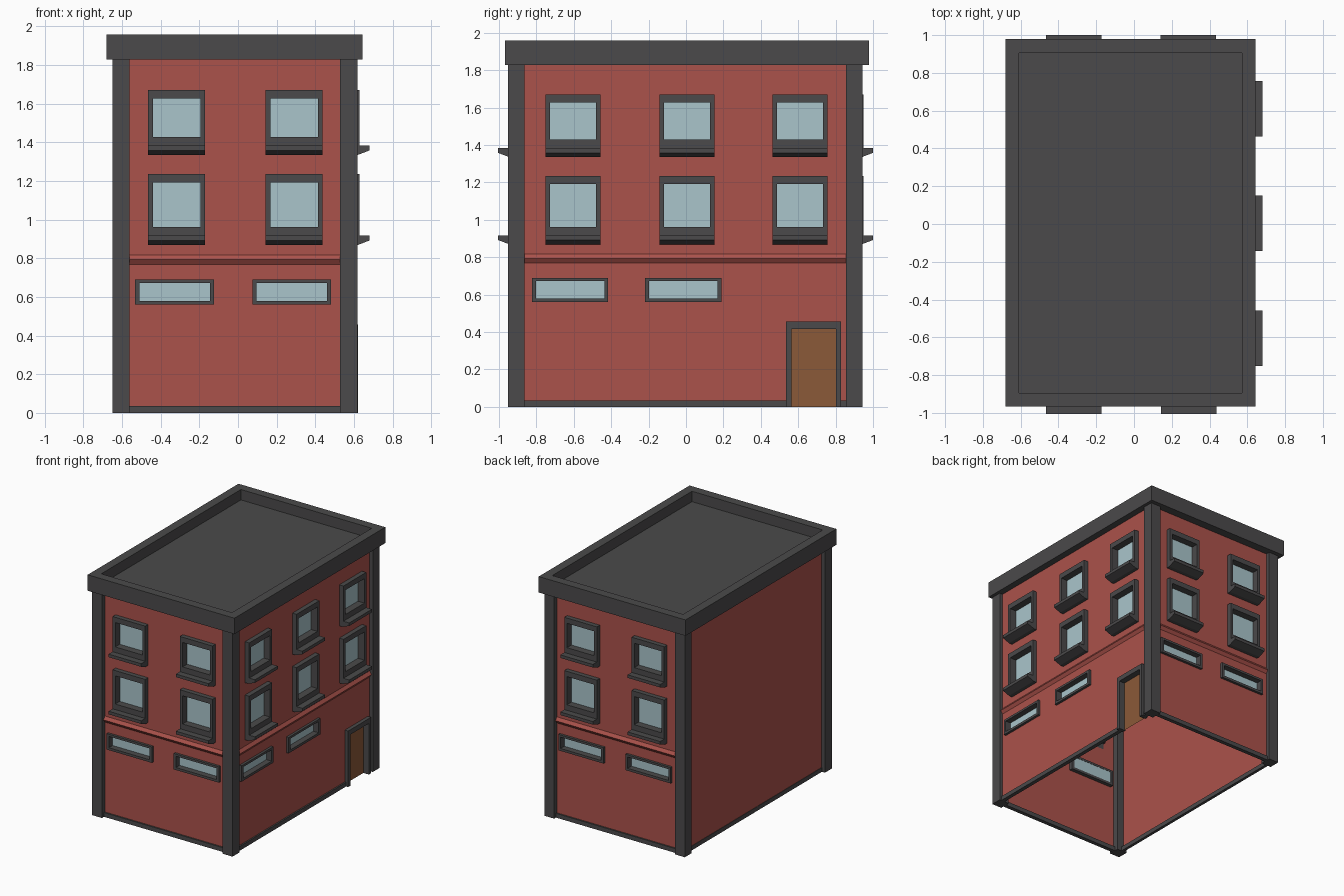
import bpy, bmesh
from math import pi
from mathutils import Matrix

if "Cube" in bpy.data.objects:
    bpy.data.objects.remove(bpy.data.objects["Cube"])


def mat(name, col):
    m = bpy.data.materials.new(name)
    m.diffuse_color = (*col, 1)
    m.use_nodes = True
    m.node_tree.nodes["Principled BSDF"].inputs["Base Color"].default_value = m.diffuse_color
    return m


RED = mat("brick_red", (0.41, 0.085, 0.07))
DARK = mat("dark_trim", (0.07, 0.068, 0.07))
GLASS = mat("pale_glass", (0.40, 0.56, 0.60))
WOOD = mat("door_wood", (0.26, 0.10, 0.04))

# Each facade is built in local space: u along the wall, -y outward, z up
SIDES = {
    "front": Matrix.Translation((0, -0.915, 0)),
    "right": Matrix.Translation((0.59, 0, 0)) @ Matrix.Rotation(pi / 2, 4, 'Z'),
    "back": Matrix.Translation((-0.03, 0.91, 0)) @ Matrix.Rotation(pi, 4, 'Z'),
    "left": Matrix.Translation((-0.62, 0, 0)) @ Matrix.Rotation(-pi / 2, 4, 'Z'),
}
SPAN = {"front": (-0.62, 0.59), "right": (-0.915, 0.91),
        "back": (-0.62, 0.59), "left": (-0.91, 0.915)}


def finish(bm, name, material, M=Matrix(), closed=True):
    if closed:
        bmesh.ops.recalc_face_normals(bm, faces=bm.faces)
    bm.transform(M)
    me = bpy.data.meshes.new(name)
    bm.to_mesh(me)
    bm.free()
    me.materials.append(material)
    ob = bpy.data.objects.new(name, me)
    bpy.context.collection.objects.link(ob)
    return ob


def extrude_profile(name, material, M, pts, u0, u1):
    """Extrude an (outward, z) profile along the wall."""
    bm = bmesh.new()
    f = bm.faces.new([bm.verts.new((u0, -n, z)) for n, z in pts])
    r = bmesh.ops.extrude_face_region(bm, geom=[f])
    vs = [v for v in r["geom"] if isinstance(v, bmesh.types.BMVert)]
    bmesh.ops.translate(bm, verts=vs, vec=(u1 - u0, 0, 0))
    return finish(bm, name, material, M)


def box(name, material, M, u0, u1, n0, n1, z0, z1):
    pts = [(n0, z0), (n1, z0), (n1, z1), (n0, z1)]
    return extrude_profile(name, material, M, pts, u0, u1)


def ring(name, material, M, outer, inner, n0, n1):
    """Rectangular frame with a rectangular opening."""
    def loop(r, n):
        a, b, c, d = r
        return [bm.verts.new((u, -n, z)) for u, z in ((a, c), (b, c), (b, d), (a, d))]
    bm = bmesh.new()
    loops = [loop(outer, n0), loop(outer, n1), loop(inner, n1), loop(inner, n0)]
    for k in range(4):
        A, B = loops[k], loops[(k + 1) % 4]
        for i in range(4):
            j = (i + 1) % 4
            bm.faces.new((A[i], A[j], B[j], B[i]))
    return finish(bm, name, material, M)


def pane(name, material, M, rect, n, holes=()):
    """Flat sheet with rectangular holes."""
    us = sorted({rect[0], rect[1], *[h[i] for h in holes for i in (0, 1)]})
    zs = sorted({rect[2], rect[3], *[h[i] for h in holes for i in (2, 3)]})
    bm = bmesh.new()
    grid = [[bm.verts.new((u, -n, z)) for z in zs] for u in us]
    for i in range(len(us) - 1):
        for j in range(len(zs) - 1):
            u, z = (us[i] + us[i + 1]) / 2, (zs[j] + zs[j + 1]) / 2
            if not any(h[0] < u < h[1] and h[2] < z < h[3] for h in holes):
                bm.faces.new((grid[i][j], grid[i + 1][j],
                              grid[i + 1][j + 1], grid[i][j + 1]))
    loose = [v for v in bm.verts if not v.link_faces]
    bmesh.ops.delete(bm, geom=loose, context='VERTS')
    return finish(bm, name, material, M, closed=False)


def tall_window(side, M, u, z):
    """Sash window with projecting sill; z is the sill top."""
    outer = (u - 0.147, u + 0.147, z, z + 0.287 if z > 1.2 else z + 0.318)
    inner = (u - 0.123, u + 0.123, z + 0.045, outer[3] - 0.043)
    ring(side + "_window_frame", DARK, M, outer, inner, -0.022, 0.038)
    pane(side + "_window_glass", GLASS, M, inner, -0.02)
    sill = [(0, z - 0.048), (0.03, z - 0.048), (0.09, z - 0.025), (0.09, z), (0, z)]
    extrude_profile(side + "_window_sill", DARK, M, sill, u - 0.147, u + 0.147)
    return outer


def low_window(side, M, u):
    outer = (u - 0.204, u + 0.204, 0.56, 0.69)
    inner = (u - 0.183, u + 0.183, 0.58, 0.672)
    ring(side + "_low_window_frame", DARK, M, outer, inner, -0.03, 0.02)
    pane(side + "_low_window_glass", GLASS, M, inner, -0.028)
    return outer


TALL = {"front": (-0.318, 0.29), "right": (-0.605, 0.005, 0.61)}
LOW = {"front": (-0.328, 0.278), "right": (-0.62, -0.014)}
TALL["back"], LOW["back"] = TALL["front"], LOW["front"]

for side, M in SIDES.items():
    a, b = SPAN[side]
    holes = [tall_window(side, M, u, z) for u in TALL.get(side, ()) for z in (0.917, 1.383)]
    holes += [low_window(side, M, u) for u in LOW.get(side, ())]
    trims = [(a + 0.03, b - 0.03)]
    if side == "right":
        # Door in a plain frame
        outer, inner = (0.535, 0.83, 0.0, 0.457), (0.565, 0.802, 0.0, 0.417)
        frame = [(outer[0], inner[0], 0, outer[3]), (inner[1], outer[1], 0, outer[3]),
                 (inner[0], inner[1], inner[3], outer[3])]
        for k, r in enumerate(frame):
            box("door_frame", DARK, M, r[0], r[1], -0.03, 0.03, r[2], r[3])
        pane("door", WOOD, M, inner, -0.02)
        holes.append(outer)
        trims = [(a + 0.03, outer[0]), (outer[1], b - 0.03)]
    pane(side + "_wall", RED, M, (a, b, 0.0, 1.83), 0, holes)
    # Base trim, and the string course on the three street facades
    for t in trims:
        box(side + "_base_trim", DARK, M, t[0], t[1], -0.02,
            0.003 if side == "left" else 0.012, 0.0, 0.035)
    if side != "left":
        extrude_profile(side + "_string_course", RED, M,
                        [(0, 0.768), (0.018, 0.793), (0, 0.818)], a + 0.03, b - 0.03)

# Corner posts
I = Matrix()
for x in (-0.65, 0.529):
    for y in (-0.953, 0.855):
        box("corner_post", DARK, I, x, x + 0.089, -y, -y - 0.089, 0.0, 1.84)

# Cornice block with sunken roof
bm = bmesh.new()
bmesh.ops.create_cube(bm, size=1)
bm.transform(Matrix.Translation((-0.018, 0.006, 1.893)) @ Matrix.Diagonal((1.325, 1.945, 0.13, 1)))
top = max(bm.faces, key=lambda f: f.calc_center_median().z)
bmesh.ops.inset_individual(bm, faces=[top], thickness=0.102)
r = bmesh.ops.extrude_discrete_faces(bm, faces=[top])
floor = r["faces"][0]
rim = [v for v in bm.verts]
bmesh.ops.translate(bm, verts=floor.verts[:], vec=(0, 0, -0.085))
bmesh.ops.remove_doubles(bm, verts=bm.verts[:], dist=1e-5)
finish(bm, "cornice_and_roof", DARK)
